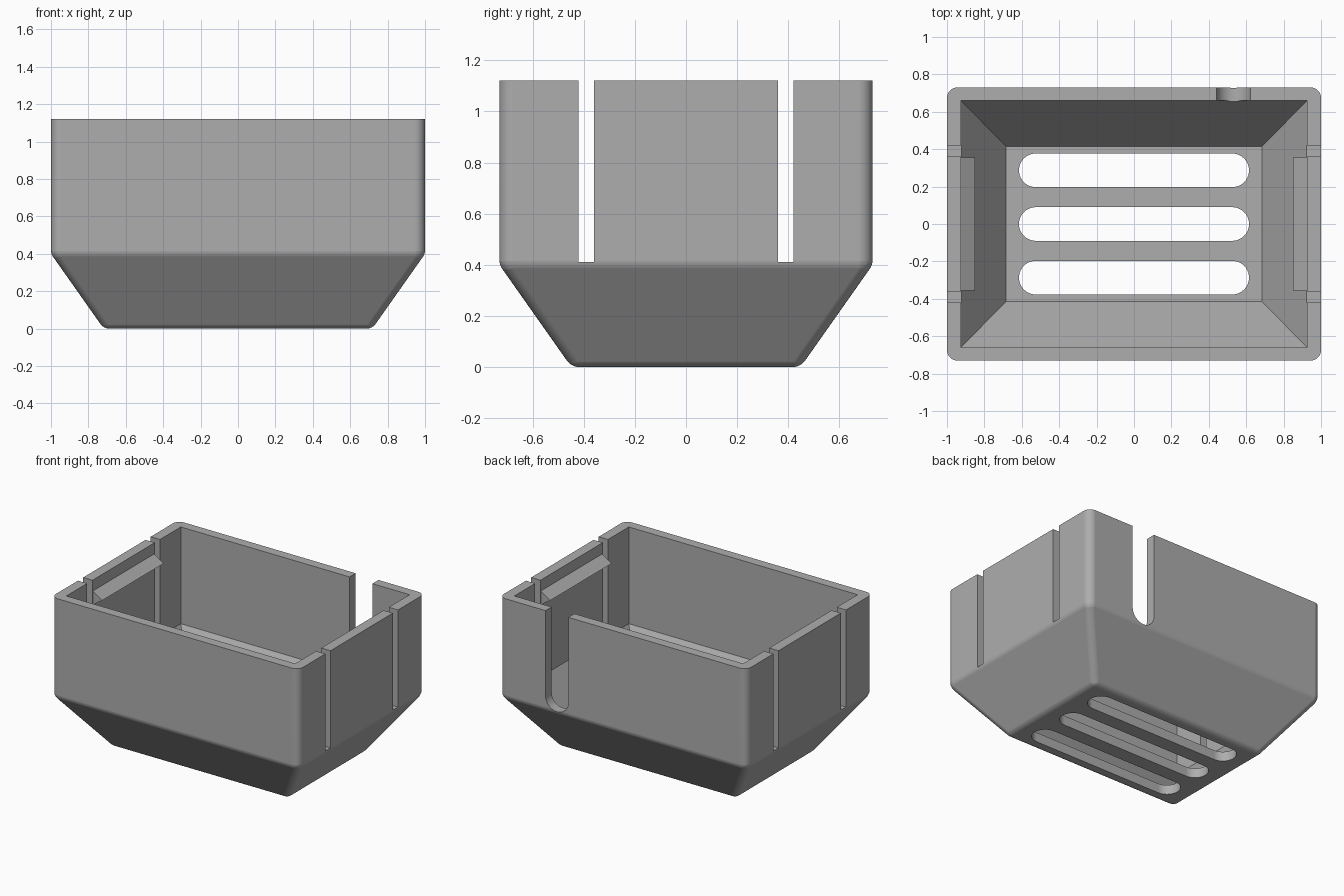
import bpy
import bmesh
import math
from mathutils import Vector

RADIUS = 0.055
HALF_X, HALF_Y, TOP, WAIST = 1.0, 0.73, 1.12, 0.4
INNER_X, INNER_Y = 0.925, 0.66

old = bpy.data.objects.get("Cube")
if old:
    bpy.data.objects.remove(old, do_unlink=True)

grey = bpy.data.materials.new("plain grey")
grey.use_nodes = True
grey.diffuse_color = (0.42, 0.42, 0.42, 1)
grey.node_tree.nodes["Principled BSDF"].inputs["Base Color"].default_value = grey.diffuse_color


def finish(name, bm):
    bmesh.ops.recalc_face_normals(bm, faces=bm.faces)
    mesh = bpy.data.meshes.new(name)
    bm.to_mesh(mesh)
    bm.free()
    mesh.materials.append(grey)
    obj = bpy.data.objects.new(name, mesh)
    bpy.context.collection.objects.link(obj)
    return obj


def tub(name, levels):
    """Stack of rectangles (half x, half y, z), capped at both ends."""
    bm = bmesh.new()
    rings = [[bm.verts.new((sx * x, sy * y, z))
              for sx, sy in ((-1, -1), (1, -1), (1, 1), (-1, 1))] for x, y, z in levels]
    for low, high in zip(rings, rings[1:]):
        for i in range(4):
            j = (i + 1) % 4
            bm.faces.new((low[i], low[j], high[j], high[i]))
    bm.faces.new(rings[0][::-1])
    bm.faces.new(rings[-1])
    return finish(name, bm)


def prism(name, outline, offset):
    """Extrude a closed outline of points along an offset."""
    bm = bmesh.new()
    face = bm.faces.new([bm.verts.new(p) for p in outline])
    grown = bmesh.ops.extrude_face_region(bm, geom=[face])["geom"]
    bmesh.ops.translate(bm, vec=Vector(offset),
                        verts=[v for v in grown if isinstance(v, bmesh.types.BMVert)])
    return finish(name, bm)


def box(name, low, high):
    (x, y, z), (u, v, w) = low, high
    return prism(name, [(x, y, z), (u, y, z), (u, v, z), (x, v, z)], (0, 0, w - z))


def arc(start, radius, steps=20):
    return [(radius * math.cos(start + math.pi * i / steps),
             radius * math.sin(start + math.pi * i / steps)) for i in range(steps + 1)]


def apply(obj, modifier):
    bpy.context.view_layer.objects.active = obj
    bpy.ops.object.modifier_apply(modifier=modifier.name)


def combine(obj, other, operation):
    mod = obj.modifiers.new(operation, "BOOLEAN")
    mod.operation, mod.solver, mod.object = operation, "EXACT", other
    apply(obj, mod)
    bpy.data.objects.remove(other, do_unlink=True)


# Outer body, with an equal-radius fillet on every edge below the rim
case = tub("open_case", [(0.718, 0.448, 0), (HALF_X, HALF_Y, WAIST), (HALF_X, HALF_Y, TOP)])
bm = bmesh.new()
bm.from_mesh(case.data)
weight = bm.edges.layers.float.new("bevel_weight_edge")
for edge in bm.edges:
    if min(v.co.z for v in edge.verts) < TOP - 0.01:
        edge[weight] = RADIUS * math.tan(edge.calc_face_angle() / 2) / 0.1
bm.to_mesh(case.data)
bm.free()
fillet = case.modifiers.new("fillet", "BEVEL")
fillet.limit_method, fillet.width, fillet.segments = "WEIGHT", 0.1, 6
apply(case, fillet)

# Hollow interior with a sloping lower part
combine(case, tub("cavity", [(0.685, 0.415, 0.07), (INNER_X, INNER_Y, 0.413),
                             (INNER_X, INNER_Y, TOP + 0.2)]), "DIFFERENCE")

# Three rounded vents through the floor
for y in (-0.287, 0, 0.287):
    right = [(0.525 + a, y + b, -0.1) for a, b in arc(-math.pi / 2, 0.09)]
    left = [(-0.525 + a, y + b, -0.1) for a, b in arc(math.pi / 2, 0.09)]
    combine(case, prism("floor_vent", right + left, (0, 0, 0.3)), "DIFFERENCE")

# Cable notch with a round bottom in the back wall
notch = [(0.532 + a, 0.6, 0.497 + b) for a, b in arc(math.pi, 0.092)]
notch += [(0.624, 0.6, TOP + 0.1), (0.44, 0.6, TOP + 0.1)]
combine(case, prism("cable_notch", notch, (0, 0.3, 0)), "DIFFERENCE")

for side in (-1, 1):
    # Slits that free a springy tab in each side wall
    for end in (-1, 1):
        combine(case, box("slit", (side * 0.9, end * 0.36, 0.41),
                          (side * 1.1, end * 0.42, TOP + 0.1)), "DIFFERENCE")
    # Snap ridge on the inside of the tab
    ridge = [(side * 0.94, -0.355, 1.05), (side * 0.85, -0.355, 0.99),
             (side * 0.94, -0.355, 0.93)]
    combine(case, prism("snap_ridge", ridge, (0, 0.71, 0)), "UNION")

# Smooth fillets, crisp corners, flat walls
bpy.ops.object.select_all(action="DESELECT")
case.select_set(True)
bpy.context.view_layer.objects.active = case
bpy.ops.object.shade_smooth_by_angle(angle=math.radians(30))
normals = case.modifiers.new("flat_walls", "WEIGHTED_NORMAL")
normals.keep_sharp = True
